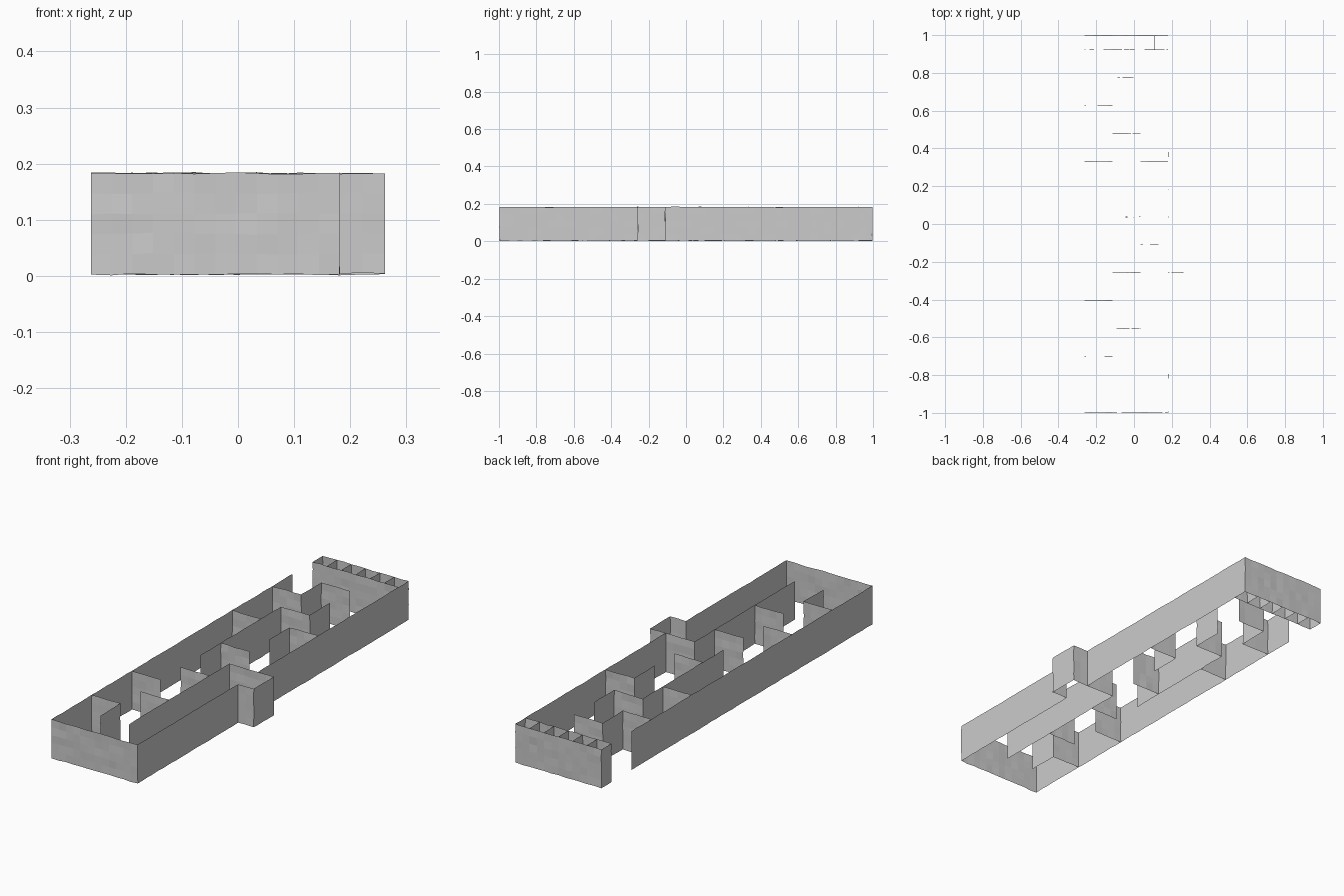
import bpy, bmesh
from mathutils import Vector, noise

if "Cube" in bpy.data.objects:
    bpy.data.objects.remove(bpy.data.objects["Cube"])

CELL = 0.1477            # maze grid pitch
X0, Y0 = -0.262, -0.997  # maze corner
Z0, Z1 = 0.003, 0.183    # wall bottom and top
STEPS_Z = 5


def wobble(co):
    """Slight unevenness, shared by walls meeting at a corner."""
    n = noise.noise_vector(co * 23.7 + Vector((3.1, 7.7, 1.3)))
    p = co + Vector((n.x * 0.0004, n.y * 0.0025, n.z * 0.003))
    p.z = max(p.z, 0.0)
    return p


def add_wall(bm, i0, j0, i1, j1):
    """Thin upright panel between two grid points."""
    a = Vector((X0 + i0 * CELL, Y0 + j0 * CELL, Z0))
    b = Vector((X0 + i1 * CELL, Y0 + j1 * CELL, Z0))
    n = max(1, round((b - a).length / CELL * 4))
    rows = []
    for s in range(n + 1):
        base = a.lerp(b, s / n)
        rows.append([bm.verts.new(wobble(base + Vector((0, 0, (Z1 - Z0) * k / STEPS_Z))))
                     for k in range(STEPS_Z + 1)])
    for r0, r1 in zip(rows, rows[1:]):
        for k in range(STEPS_Z):
            bm.faces.new((r0[k], r1[k], r1[k + 1], r0[k + 1]))


def build(name, paths):
    bm = bmesh.new()
    for path in paths:
        for p, q in zip(path, path[1:]):
            add_wall(bm, *p, *q)
    bmesh.ops.remove_doubles(bm, verts=bm.verts, dist=0.0003)
    me = bpy.data.meshes.new(name)
    bm.to_mesh(me)
    bm.free()
    bpy.context.collection.objects.link(bpy.data.objects.new(name, me))


# Outer shell with a doorway at the back left and an alcove on the right
build("outer_walls", [
    [(0, 12), (0, 0), (3, 0), (3, 5)],
    [(3, 6), (3, 13)],
])
build("side_alcove", [[(3, 5), (3.548, 5), (3.548, 6), (3, 6)]])

# Row of small stalls along the back
build("back_stalls", [[(0, 13), (3, 13)], [(0, 13.5), (3, 13.5)]]
      + [[(k / 2, 13), (k / 2, 13.5)] for k in range(7)])

# Inner partitions
build("back_partitions", [
    [(2, 12), (1, 12), (1, 11), (0, 11)],
    [(2, 11), (2, 10), (1, 10), (1, 6)],
    [(0, 9), (1, 9)],
    [(3, 9), (2, 9), (2, 8)],
    [(1, 7), (2, 7)],
])
build("front_partitions", [
    [(3, 6), (2, 6), (2, 1)],
    [(1, 5), (2, 5)],
    [(0, 4), (1, 4)],
    [(1, 3), (2, 3)],
    [(0, 2), (1, 2), (1, 1)],
])
